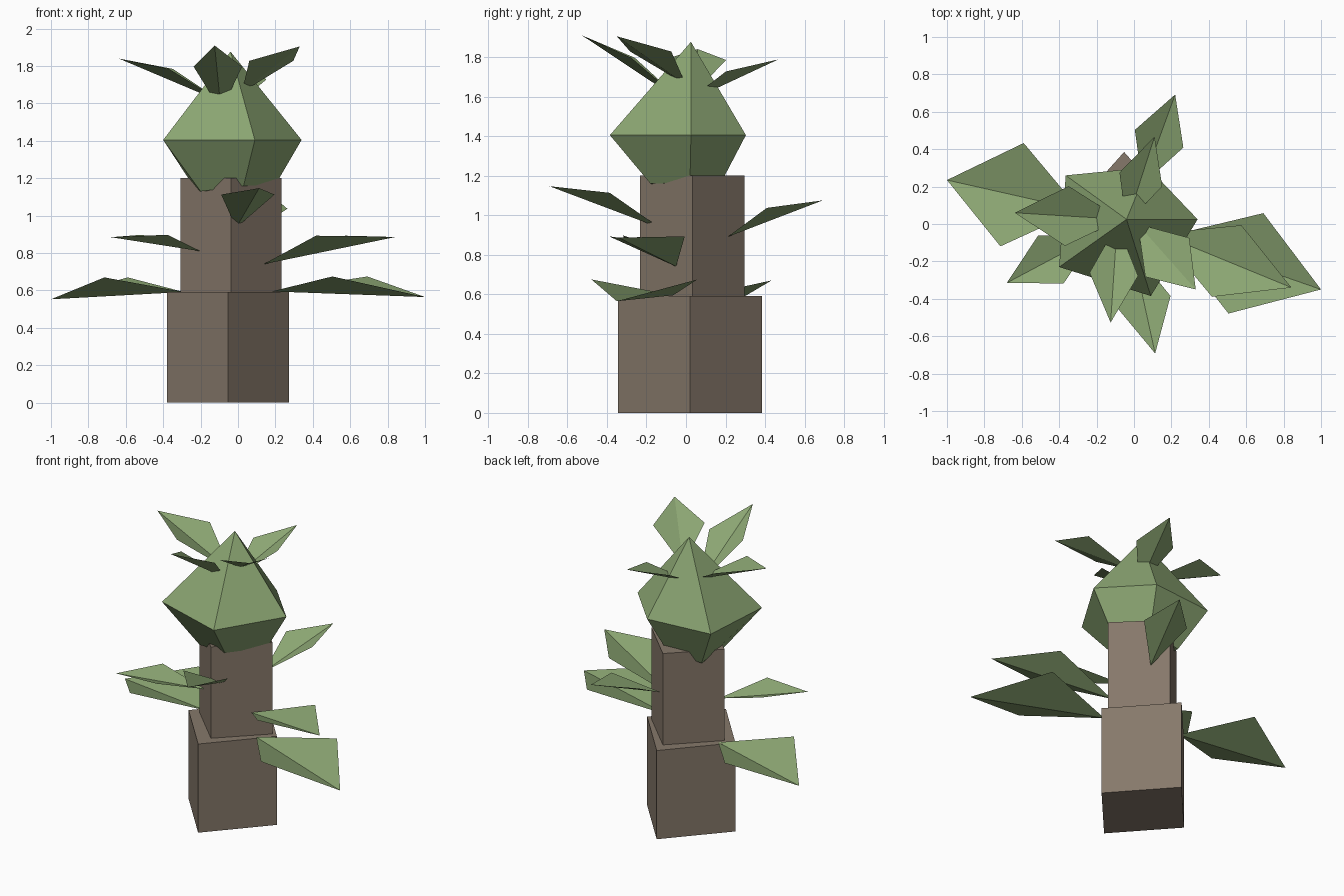
import bpy
from mathutils import Vector

if "Cube" in bpy.data.objects:
    bpy.data.objects.remove(bpy.data.objects["Cube"])


def material(name, rgb):
    m = bpy.data.materials.new(name)
    m.diffuse_color = (*rgb, 1)
    m.use_nodes = True
    m.node_tree.nodes["Principled BSDF"].inputs["Base Color"].default_value = m.diffuse_color
    return m


GREEN = material("leaf_green", (0.26, 0.38, 0.17))
BROWN = material("bark_brown", (0.24, 0.19, 0.145))


def add_mesh(name, verts, faces, mat):
    me = bpy.data.meshes.new(name)
    me.from_pydata(verts, [], faces)
    me.materials.append(mat)
    me.update()
    ob = bpy.data.objects.new(name, me)
    bpy.context.collection.objects.link(ob)
    return ob


def loft(name, rings, mat):
    """Closed solid through rings of equal vertex count."""
    n = len(rings[0])
    verts = [v for r in rings for v in r]
    faces = [tuple(reversed(range(n))), tuple(range(len(verts) - n, len(verts)))]
    for k in range(len(rings) - 1):
        a, b = k * n, (k + 1) * n
        for i in range(n):
            j = (i + 1) % n
            faces.append((a + i, a + j, b + j, b + i))
    return add_mesh(name, verts, faces, mat)


def trunk_block(name, cx, cy, rx, ry, z0, z1):
    corners = [(cx + rx, cy), (cx, cy + ry), (cx - rx, cy), (cx, cy - ry)]
    loft(name, [[(x, y, z) for x, y in corners] for z in (z0, z1)], BROWN)


def leaf(name, base, tip, half_width, side_z):
    """Diamond leaf folded along its midrib."""
    base, tip = Vector(base), Vector(tip)
    mid = base.lerp(tip, 0.51)
    mid.z = side_z
    axis = tip - base
    across = Vector((-axis.y, axis.x, 0)).normalized() * half_width
    add_mesh(name, [base, mid - across, tip, mid + across],
             [(0, 1, 2), (0, 2, 3)], GREEN)


# Trunk: two stacked square blocks, corner towards the front
trunk_block("lower_trunk", -0.053, 0.02, 0.326, 0.365, 0, 0.592)
trunk_block("upper_trunk", -0.037, 0.032, 0.27, 0.265, 0.58, 1.202)

# Crown: five-sided bulb with a pointed top
under = [(0.2, 0.02, 1.165), (0.02, 0.18, 1.17), (-0.22, 0.15, 1.13),
         (-0.2, -0.12, 1.13), (0.03, -0.18, 1.16)]
rim = [(0.34, 0.025, 1.405), (0.075, 0.303, 1.405), (-0.365, 0.26, 1.405),
       (-0.4, -0.23, 1.405), (0.09, -0.385, 1.405)]
verts = under + rim + [(-0.04, 0.025, 1.877)]
faces = [(4, 3, 2, 1, 0)]
for i in range(5):
    j = (i + 1) % 5
    faces += [(i, j, 5 + j, 5 + i), (5 + i, 5 + j, 10)]
add_mesh("crown", verts, faces, GREEN)

# Leaves on the trunk
leaf("low_leaf_right", (0.18, -0.065, 0.595), (1.0, -0.35, 0.565), 0.284, 0.675)
leaf("low_leaf_left", (-0.29, 0.075, 0.592), (-1.0, 0.235, 0.553), 0.283, 0.67)
leaf("mid_leaf_right", (0.135, -0.05, 0.74), (0.842, -0.34, 0.886), 0.207, 0.893)
leaf("mid_leaf_left", (-0.2, -0.06, 0.81), (-0.68, -0.315, 0.885), 0.145, 0.898)
leaf("upper_leaf_front", (-0.01, -0.13, 0.935), (0.113, -0.692, 1.147), 0.146, 1.113)
leaf("upper_leaf_back", (0.045, 0.21, 0.89), (0.22, 0.692, 1.075), 0.138, 1.037)

# Leaves on the crown, rooted inside it
leaf("crown_leaf_front", (-0.09, 0.0, 1.56), (-0.125, -0.527, 1.91), 0.13, 1.797)
leaf("crown_leaf_left", (-0.07, 0.025, 1.6), (-0.637, 0.06, 1.84), 0.16, 1.785)
leaf("crown_leaf_right", (0.02, 0.0, 1.66), (0.33, -0.35, 1.905), 0.157, 1.828)
leaf("crown_leaf_back", (-0.04, 0.0, 1.57), (0.11, 0.467, 1.788), 0.12, 1.727)
